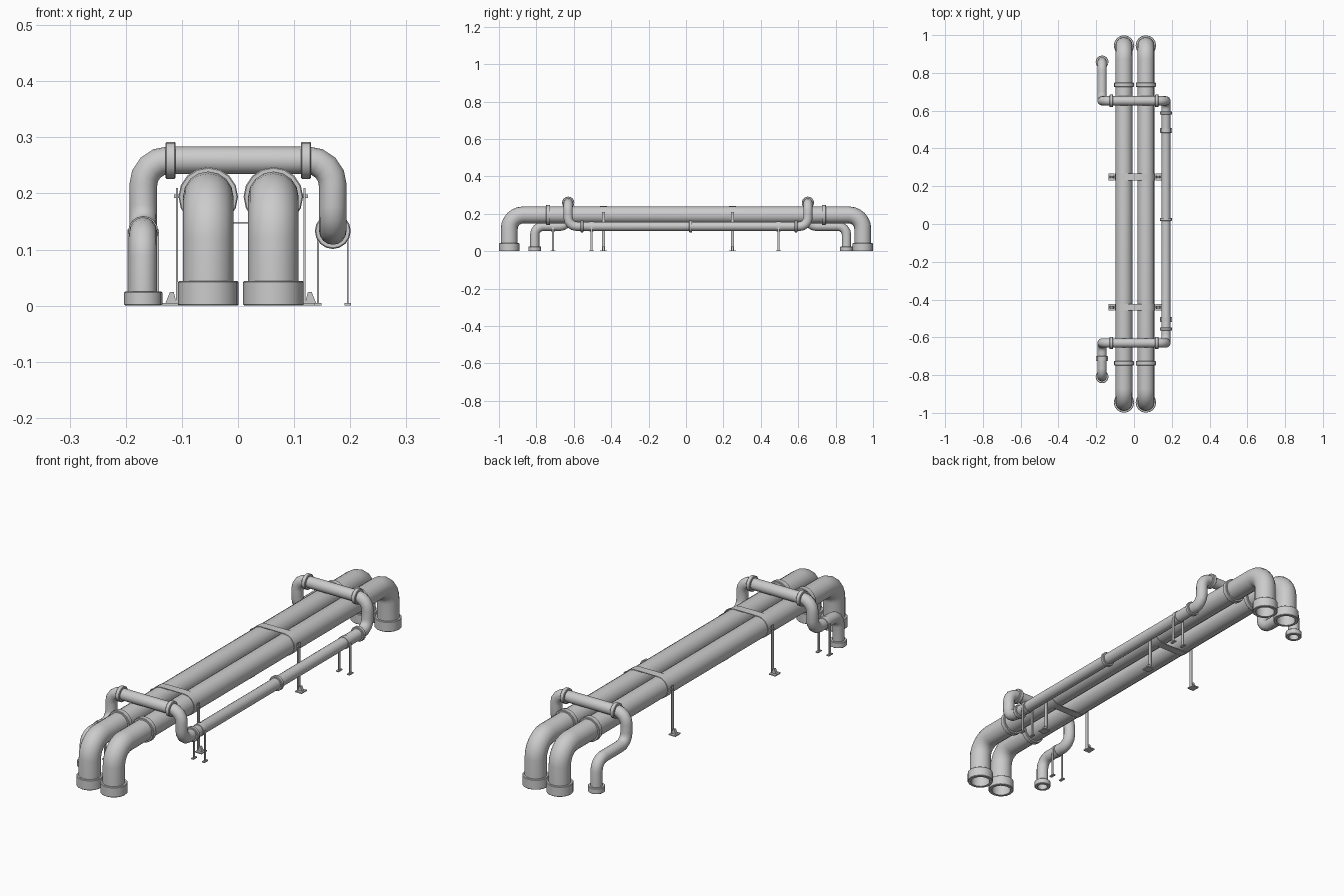
import bpy, bmesh, math
from mathutils import Vector as V

if "Cube" in bpy.data.objects:
    bpy.data.objects.remove(bpy.data.objects["Cube"])

SIDES = 16


def make(name, bm, smooth=True):
    bmesh.ops.recalc_face_normals(bm, faces=bm.faces)
    me = bpy.data.meshes.new(name)
    bm.to_mesh(me)
    bm.free()
    ob = bpy.data.objects.new(name, me)
    bpy.context.collection.objects.link(ob)
    if smooth:
        bpy.context.view_layer.objects.active = ob
        bpy.ops.object.select_all(action='DESELECT')
        ob.select_set(True)
        bpy.ops.object.shade_smooth_by_angle(angle=math.radians(35))
    return ob


def basis(d):
    d = d.normalized()
    u = d.cross(V((0, 0, 1)) if abs(d.z) < 0.9 else V((1, 0, 0))).normalized()
    return u, d.cross(u)


def bridge(bm, a, b):
    for i in range(len(a)):
        j = (i + 1) % len(a)
        bm.faces.new((a[i], a[j], b[j], b[i]))


def pipe(name, corners, radius, bend, steps):
    """Sweep a round section along a path with rounded corners, mitred at each joint."""
    c = [V(p) for p in corners]
    pts = [c[0]]
    for p0, p1, p2 in zip(c, c[1:], c[2:]):
        a, b = (p1 - p0).normalized(), (p2 - p1).normalized()
        o = p1 + (b - a) * bend
        for k in range(steps + 1):
            t = math.pi / 2 * k / steps
            pts.append(o + (a * math.sin(t) - b * math.cos(t)) * bend)
    pts.append(c[-1])
    u, w = basis(pts[1] - pts[0])
    ring = [pts[0] + (u * math.cos(t) + w * math.sin(t)) * radius
            for t in (math.tau * i / SIDES for i in range(SIDES))]
    bm = bmesh.new()
    prev = [bm.verts.new(v) for v in ring]
    for i in range(1, len(pts)):
        d = (pts[i] - pts[i - 1]).normalized()
        n = d + (pts[i + 1] - pts[i]).normalized() if i + 1 < len(pts) else d
        ring = [v + d * ((pts[i] - v).dot(n) / d.dot(n)) for v in ring]
        cur = [bm.verts.new(v) for v in ring]
        bridge(bm, prev, cur)
        prev = cur
    make(name, bm)


def collar(name, pos, axis, r_in, r_out, width, bev=0.002):
    """Bevelled ring around a pipe."""
    h = width / 2
    prof = [(r_in, -h), (r_out - bev, -h), (r_out, bev - h), (r_out, h - bev), (r_out - bev, h), (r_in, h)]
    pos, d = V(pos), V(axis)
    u, w = basis(d)
    bm = bmesh.new()
    rows = [[bm.verts.new(pos + d * z + (u * math.cos(t) + w * math.sin(t)) * r)
             for t in (math.tau * i / SIDES for i in range(SIDES))] for r, z in prof]
    for i in range(len(rows)):
        bridge(bm, rows[i - 1], rows[i])
    make(name, bm)


def box(name, pos, size):
    bm = bmesh.new()
    bmesh.ops.create_cube(bm, size=1)
    for v in bm.verts:
        v.co = V(p + c * s for p, c, s in zip(pos, v.co, size))
    return make(name, bm, False)


def plate(name, outline, y, depth):
    """Outline in x,z given thickness along y."""
    bm = bmesh.new()
    f = bm.faces.new([bm.verts.new((x, y - depth / 2, z)) for x, z in outline])
    g = bmesh.ops.extrude_face_region(bm, geom=[f])['geom']
    bmesh.ops.translate(bm, vec=(0, depth, 0), verts=[e for e in g if isinstance(e, bmesh.types.BMVert)])
    make(name, bm, False)


# Pair of large pipes with end sockets and joint rings
X1, X2, ZM, RM, YM = -0.053, 0.063, 0.194, 0.045, 0.945
for x in (X1, X2):
    pipe("large_pipe", [(x, -YM, 0.004), (x, -YM, ZM), (x, YM, ZM), (x, YM, 0.004)], RM, 0.075, 6)
    for s in (-1, 1):
        collar("large_socket", (x, s * YM, 0.022), (0, 0, 1), 0.040, 0.054, 0.044)
        collar("large_joint", (x, s * 0.737, ZM), (0, 1, 0), 0.043, 0.053, 0.022)

# Small pipe weaving over the large ones
XS, ZL, ZH, RS = 0.169, 0.133, 0.259, 0.0245
YF, YB, Y0, Y1 = -0.63, 0.652, -0.809, 0.858
pipe("small_pipe", [(-XS, Y0, 0.004), (-XS, Y0, ZL), (-XS, YF, ZL), (-XS, YF, ZH), (XS, YF, ZH),
                    (XS, YF, ZL), (XS, YB, ZL), (XS, YB, ZH), (-XS, YB, ZH), (-XS, YB, ZL),
                    (-XS, Y1, ZL), (-XS, Y1, 0.004)], RS, 0.045, 4)
for y in (Y0, Y1):
    collar("small_socket", (-XS, y, 0.0125), (0, 0, 1), 0.021, 0.034, 0.025)
for y in (YF, YB):
    for x in (-0.12, 0.121):
        collar("small_joint", (x, y, ZH), (1, 0, 0), 0.022, 0.033, 0.018)
for y in (-0.556, 0.025, 0.588):
    collar("small_joint", (XS, y, ZL), (0, 1, 0), 0.022, 0.032, 0.016)

# Small pipe supports: band, two strip legs with feet
for x, y in ((XS, -0.506), (XS, 0.494), (-XS, -0.711)):
    collar("small_band", (x, y, ZL), (0, 1, 0), 0.023, 0.0268, 0.022, 0.0005)
    for s in (-1, 1):
        box("small_leg", (x + s * 0.0265, y, 0.069), (0.003, 0.011, 0.134))
        box("small_foot", (x + s * 0.0265, y, 0.0025), (0.012, 0.026, 0.005))

# Large pipe supports: band around both pipes, posts, gusseted feet, bolts
XC = (X1 + X2) / 2
for y in (-0.441, 0.249):
    bm = bmesh.new()
    loops = []
    for r, dy in ((0.0475, -0.018), (0.0475, 0.018), (0.0445, 0.018), (0.0445, -0.018)):
        loop = []
        for cx, t0 in ((X2, -90), (X1, 90)):
            for k in range(9):
                t = math.radians(t0 + 22.5 * k)
                loop.append(bm.verts.new((cx + r * math.cos(t), y + dy, ZM + r * math.sin(t))))
        loops.append(loop)
    for i in range(4):
        bridge(bm, loops[i - 1], loops[i])
    make("large_band", bm)
    for s in (-1, 1):
        px = XC + s * 0.1135
        box("large_post", (px, y, 0.105), (0.004, 0.016, 0.21))
        box("large_foot", (px + s * 0.011, y, 0.0025), (0.032, 0.036, 0.005))
        plate("foot_gusset", [(px + s * 0.001, 0.004), (px + s * 0.021, 0.004), (px + s * 0.013, 0.024),
                              (px + s * 0.006, 0.024)], y, 0.012)
        box("band_bolt", (px - s * 0.001, y, ZM + 0.001), (0.014, 0.008, 0.006))
